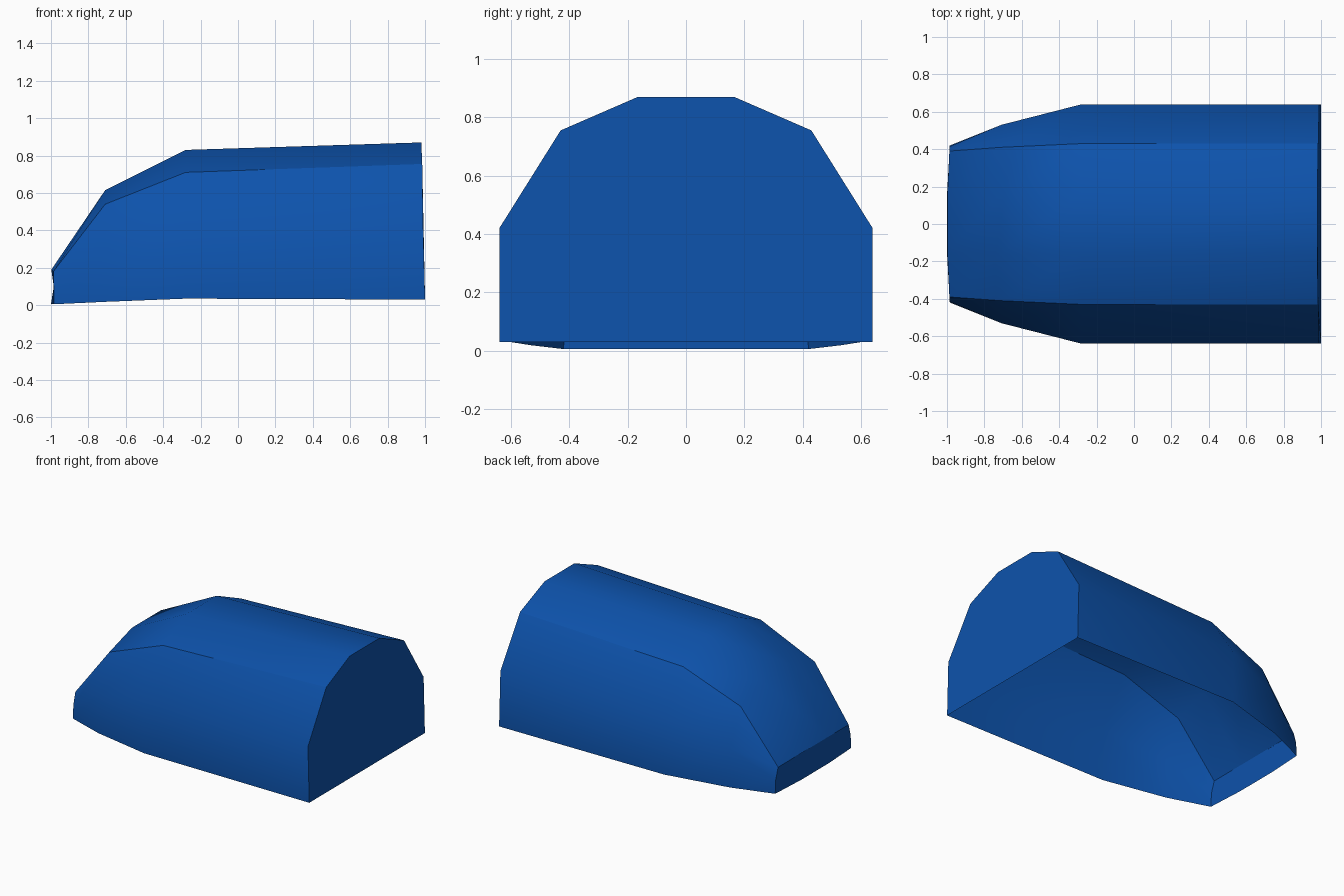
import bpy
import bmesh

cube = bpy.data.objects.get("Cube")
if cube:
    bpy.data.objects.remove(cube, do_unlink=True)

blue = bpy.data.materials.new("deep blue")
blue.use_nodes = True
blue.diffuse_color = (0.004, 0.085, 0.41, 1)
bsdf = next(n for n in blue.node_tree.nodes if n.type == 'BSDF_PRINCIPLED')
bsdf.inputs["Base Color"].default_value = blue.diffuse_color

# Half sections from the tall end to the nose: sill, shoulder, crease, roof edge
sections = [
    [(1.0, .64, .03), (.99, .64, .42), (.985, .43, .755), (.98, .165, .87)],
    [(-.28, .64, .035), (-.28, .64, .40), (-.28, .43, .71), (-.28, .165, .83)],
    [(-.71, .53, .018), (-.71, .53, .29), (-.71, .41, .54), (-.71, .16, .615)],
    [(-.985, .42, .005), (-.985, .415, .1), (-.987, .39, .18), (-.998, .15, .19)],
]

bm = bmesh.new()
rings = []
for half in sections:
    full = half + [(x, -y, z) for x, y, z in reversed(half)]
    rings.append([bm.verts.new(p) for p in full])

# Side and roof panels; the underside stays open
for a, b in zip(rings, rings[1:]):
    for i in range(len(a) - 1):
        bm.faces.new((a[i], b[i], b[i + 1], a[i + 1]))

# End wall and slightly bowed nose wall
chin = [bm.verts.new((-1, y, .005)) for y in (-.15, .15)]
caps = [bm.faces.new(rings[0]), bm.faces.new((rings[-1] + chin)[::-1])]

# Smooth shading, with hard edges at the two walls and along the roof creases
for f in bm.faces:
    f.smooth = True
for cap in caps:
    for e in cap.edges:
        e.smooth = False
for a, b in zip(rings, rings[1:]):
    for i in (2, 5):
        bm.edges.get((a[i], b[i])).smooth = False

mesh = bpy.data.meshes.new("shell")
bm.to_mesh(mesh)
bm.free()
mesh.materials.append(blue)
shell = bpy.data.objects.new("shell", mesh)
bpy.context.collection.objects.link(shell)
